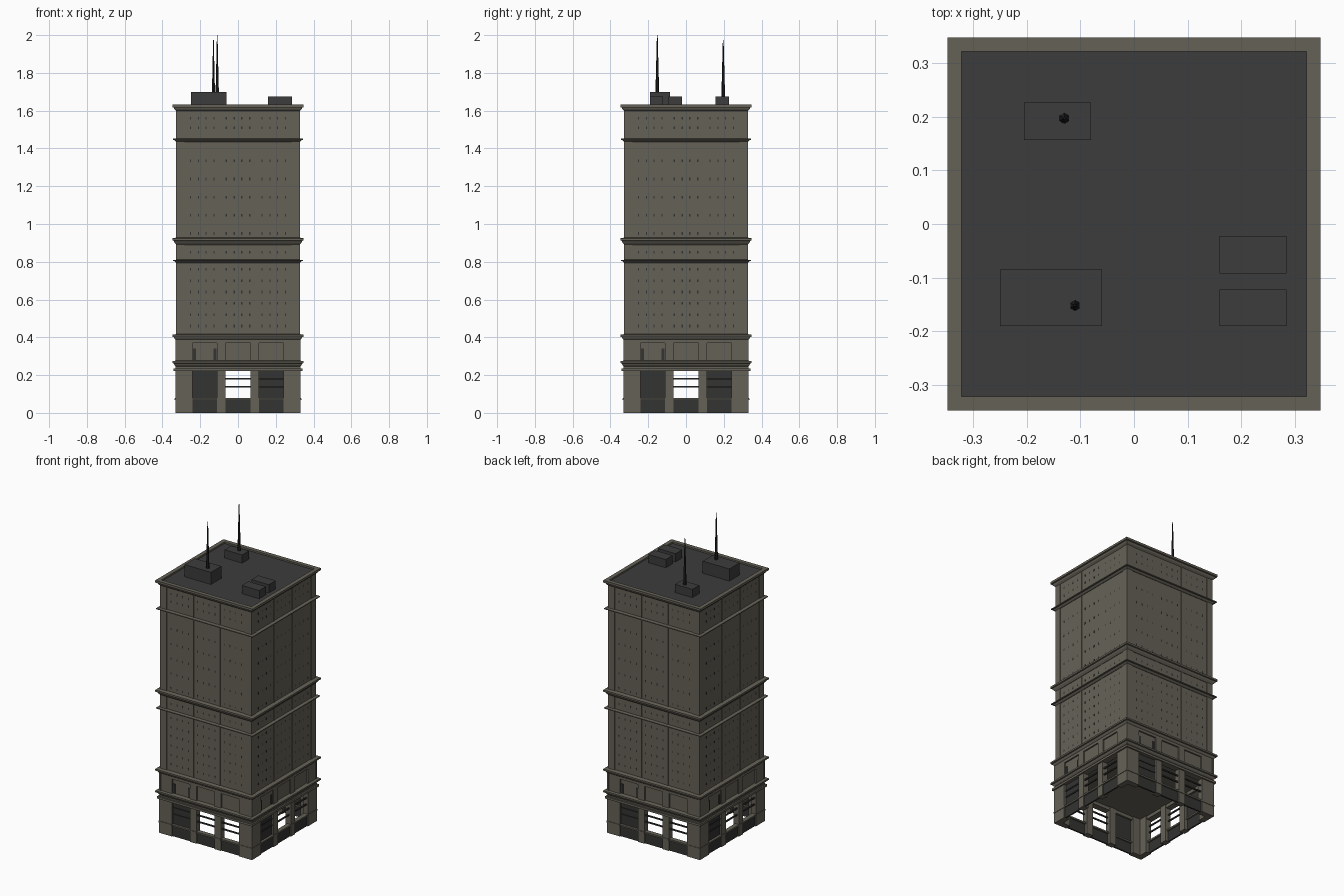
import bpy, bmesh, math
from mathutils import Matrix, Vector

if "Cube" in bpy.data.objects:
    bpy.data.objects.remove(bpy.data.objects["Cube"])


def material(name, rgb):
    m = bpy.data.materials.new(name)
    m.diffuse_color = (*rgb, 1)
    m.use_nodes = True
    m.node_tree.nodes["Principled BSDF"].inputs["Base Color"].default_value = m.diffuse_color
    return m


STONE = material("olive stone", (0.130, 0.121, 0.095))
ROOF = material("dark grey roof", (0.045, 0.045, 0.045))
DARK = material("charcoal frame", (0.033, 0.033, 0.032))
METAL = material("black metal", (0.015, 0.015, 0.015))


def finish(name, bm, mat):
    me = bpy.data.meshes.new(name)
    bmesh.ops.recalc_face_normals(bm, faces=bm.faces)
    bm.to_mesh(me)
    bm.free()
    me.materials.append(mat)
    ob = bpy.data.objects.new(name, me)
    bpy.context.collection.objects.link(ob)
    return ob


def boxes(name, spans, mat, sides=4):
    """Boxes as (x0, x1, y0, y1, z0, z1), repeated around the tower's sides."""
    bm = bmesh.new()
    for k in range(sides):
        rot = Matrix.Rotation(k * math.pi / 2, 4, 'Z')
        for x0, x1, y0, y1, z0, z1 in spans:
            mid = Vector((x0 + x1, y0 + y1, z0 + z1)) / 2
            size = Matrix.Diagonal((x1 - x0, y1 - y0, z1 - z0, 1))
            bmesh.ops.create_cube(bm, size=1, matrix=rot @ Matrix.Translation(mid) @ size)
    return finish(name, bm, mat)


def square_loft(name, profile, mat, caps=True):
    """Square rings of (half width, z) joined upward."""
    bm = bmesh.new()
    rings = [[bm.verts.new((sx * h, sy * h, z)) for sx, sy in ((-1, -1), (1, -1), (1, 1), (-1, 1))]
             for h, z in profile]
    for a, b in zip(rings, rings[1:]):
        for i in range(4):
            j = (i + 1) % 4
            bm.faces.new((a[i], a[j], b[j], b[i]))
    if caps:
        bm.faces.new(rings[0])
        bm.faces.new(rings[-1])
    return finish(name, bm, mat)


def mast(name, x, y, z0, z1):
    """Six-sided stepped antenna."""
    bm = bmesh.new()
    h = z1 - z0
    for r0, r1, a, b in ((0.010, 0.007, 0, 0.35), (0.007, 0.004, 0.35, 0.75), (0.004, 0.002, 0.75, 1)):
        bmesh.ops.create_cone(bm, cap_ends=True, segments=6, radius1=r0, radius2=r1, depth=h * (b - a),
                              matrix=Matrix.Translation((x, y, z0 + h * (a + b) / 2)))
    return finish(name, bm, METAL)


# Open ground floor: piers, low walls, glazing bars, one closed bay per side
BAYS = ((-0.24, -0.11), (-0.065, 0.065), (0.11, 0.24))
PIERS = ((-0.332, -0.24), (-0.11, -0.065), (0.065, 0.11), (0.24, 0.332))
boxes("ground_piers", [(a, b, -0.332, -0.295, 0, 0.245) for a, b in PIERS], STONE)
boxes("bay_low_wall", [(a, b, -0.325, -0.315, 0, 0.07) for a, b in BAYS], DARK)
boxes("bay_sill", [(a, b, -0.334, -0.305, 0.068, 0.078) for a, b in BAYS], STONE)
boxes("bay_lintel", [(a, b, -0.331, -0.30, 0.222, 0.245) for a, b in BAYS], STONE)
boxes("bay_bars", [(a, b, -0.324, -0.316, z, z + 0.008) for a, b in BAYS for z in (0.135, 0.177)], DARK)
boxes("closed_bay_panel", [(-0.24, -0.11, -0.319, -0.312, 0.07, 0.225)], DARK)
boxes("pier_base_trim", [(a - 0.001, b + 0.001, -0.335, -0.33, 0.067, 0.077) for a, b in PIERS], STONE)

# Second floor: recessed panels between piers
square_loft("second_floor_core", [(0.322, 0.245), (0.322, 0.40)], STONE)
boxes("second_floor_piers", [(a, b, -0.331, -0.32, 0.27, 0.39) for a, b in PIERS], STONE)
boxes("second_floor_head", [(-0.331, 0.331, -0.331, -0.32, 0.37, 0.39)], STONE)
boxes("second_floor_strips", [(x, x + 0.016, -0.327, -0.321, 0.28, 0.34) for x in (-0.238, -0.13)], DARK)

# Shaft with corner pilasters and thin ribs
square_loft("tower_shaft", [(0.323, 0.40), (0.323, 1.615)], STONE)
boxes("corner_pilasters", [(s * 0.305 - 0.022, s * 0.305 + 0.022, -0.327, -0.31, 0.40, 1.61)
                           for s in (-1, 1)], STONE)
boxes("shaft_ribs", [(x - 0.005, x + 0.005, -0.326, -0.32, 0.40, 1.61) for x in (-0.095, 0.095)], STONE)

# Small window slits, one row per floor
rows = [0.46 + 0.06 * i for i in range(6)] + [0.85] + [0.95 + 0.096 * i for i in range(5)] + [1.51, 1.56]
cols = [c + d for c in (-0.19, 0, 0.19) for d in (-0.062, -0.02, 0.02, 0.062)]
boxes("window_slits", [(x - 0.003, x + 0.003, -0.3236, -0.322, z - 0.007, z + 0.007)
                       for x in cols for z in rows], DARK)


# Cornices and string courses around the tower
def cornice(name, z0, z1, h):
    d = z1 - z0
    square_loft(name, [(0.326, z0), (h - 0.012, z0 + d * 0.3), (h - 0.008, z0 + d * 0.55),
                       (h, z0 + d * 0.6), (h, z1 - d * 0.1), (0.326, z1)], STONE)


for n, z0, z1, h in (("ground_string_course", 0.222, 0.236, 0.341), ("ground_cornice", 0.243, 0.277, 0.348),
                     ("second_floor_cornice", 0.382, 0.417, 0.348), ("lower_string_course", 0.793, 0.811, 0.345),
                     ("middle_cornice", 0.89, 0.928, 0.348), ("upper_string_course", 1.435, 1.453, 0.345)):
    if n == "ground_string_course":
        boxes(n, [(-h, h, -h, -0.325, z0, z1)], STONE)
    else:
        cornice(n, z0, z1, h)

# Crown, parapet rim and roof deck
square_loft("crown_cornice", [(0.326, 1.597), (0.336, 1.606), (0.34, 1.616), (0.348, 1.618),
                              (0.348, 1.632), (0.322, 1.632), (0.322, 1.618)], STONE, caps=False)
square_loft("roof_deck", [(0.322, 1.612), (0.322, 1.622)], ROOF)

# Roof units and antennas
boxes("roof_units", [(-0.25, -0.06, -0.19, -0.085, 1.61, 1.70), (-0.205, -0.08, 0.157, 0.227, 1.61, 1.675),
                     (0.16, 0.285, -0.092, -0.022, 1.61, 1.675), (0.16, 0.285, -0.19, -0.122, 1.61, 1.675)],
      ROOF, sides=1)
mast("front_antenna", -0.11, -0.152, 1.70, 2.0)
mast("back_antenna", -0.13, 0.197, 1.675, 1.975)
